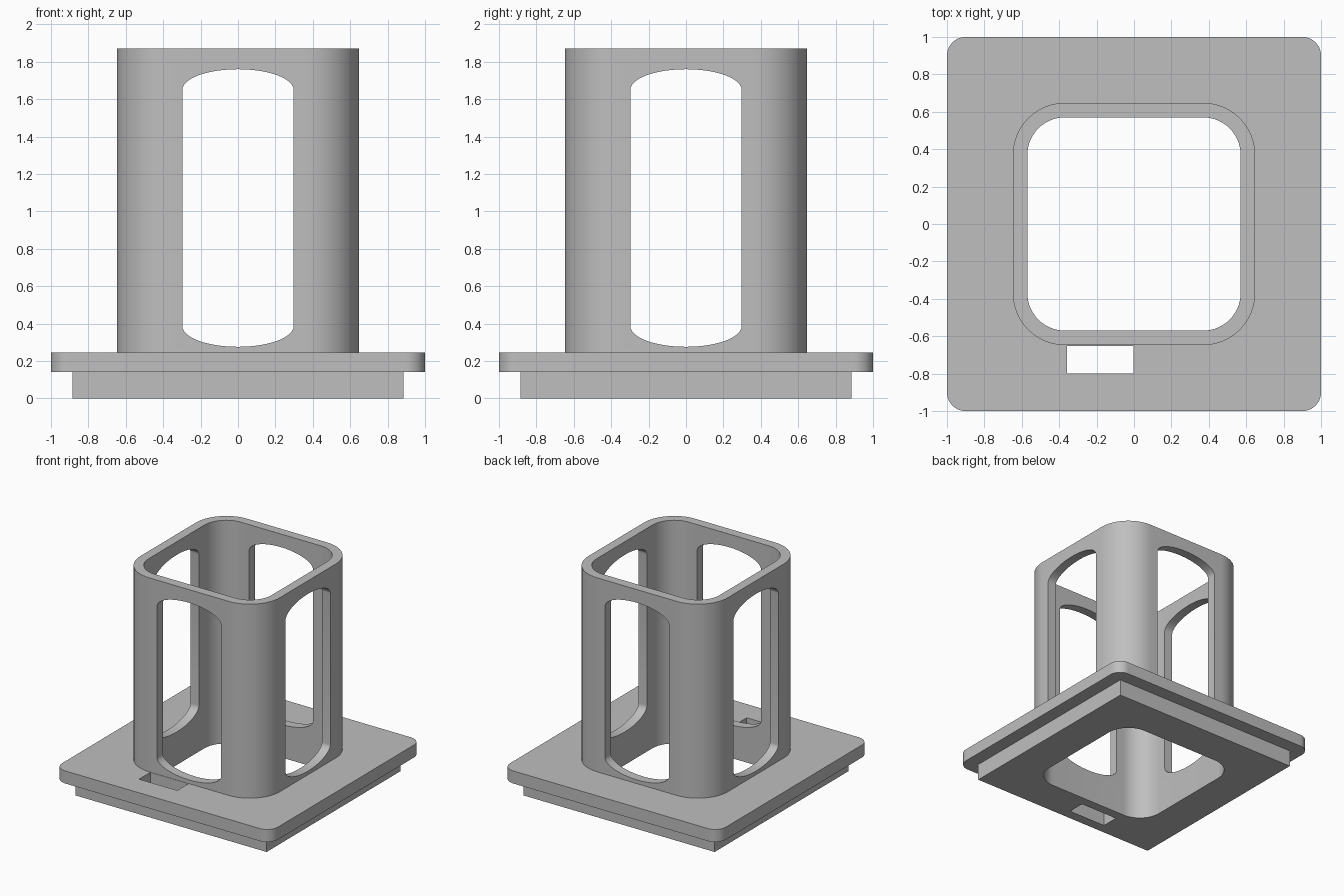
import bpy
import bmesh
from math import sin, cos, pi, radians
from mathutils import Matrix

cube = bpy.data.objects.get("Cube")
if cube:
    bpy.data.objects.remove(cube, do_unlink=True)

grey = bpy.data.materials.new("light grey plastic")
grey.use_nodes = True
grey.diffuse_color = (0.52, 0.52, 0.52, 1)
grey.node_tree.nodes["Principled BSDF"].inputs["Base Color"].default_value = grey.diffuse_color


def rounded_rect(hw, hh, rx, ry, steps=16):
    """Outline of a rectangle with elliptical corners, anticlockwise."""
    points = []
    for quarter, (sx, sy) in enumerate([(1, 1), (-1, 1), (-1, -1), (1, -1)]):
        for i in range(steps + 1):
            a = (quarter + i / steps) * pi / 2
            points.append((sx * (hw - rx) + rx * cos(a), sy * (hh - ry) + ry * sin(a)))
    return points


def prism(name, outline, low, high, matrix=None):
    """Extrude an outline from low to high along its normal."""
    bm = bmesh.new()
    face = bm.faces.new([bm.verts.new((x, y, low)) for x, y in outline])
    top = bmesh.ops.extrude_face_region(bm, geom=[face])["geom"]
    bmesh.ops.translate(bm, vec=(0, 0, high - low),
                        verts=[v for v in top if isinstance(v, bmesh.types.BMVert)])
    bmesh.ops.remove_doubles(bm, verts=bm.verts, dist=0.0001)
    bmesh.ops.recalc_face_normals(bm, faces=bm.faces)
    if matrix:
        bm.transform(matrix)
    mesh = bpy.data.meshes.new(name)
    bm.to_mesh(mesh)
    bm.free()
    mesh.materials.append(grey)
    obj = bpy.data.objects.new(name, mesh)
    bpy.context.collection.objects.link(obj)
    return obj


def select(obj):
    bpy.ops.object.select_all(action="DESELECT")
    obj.select_set(True)
    bpy.context.view_layer.objects.active = obj


def cut(obj, cutters):
    select(obj)
    for cutter in cutters:
        mod = obj.modifiers.new("cut", "BOOLEAN")
        mod.operation = "DIFFERENCE"
        mod.solver = "EXACT"
        mod.object = cutter
        bpy.ops.object.modifier_apply(modifier=mod.name)
    bpy.ops.object.shade_smooth_by_angle(angle=radians(30))


def box(hw, hh, cx=0, cy=0):
    return [(cx + sx * hw, cy + sy * hh) for sx, sy in [(1, 1), (-1, 1), (-1, -1), (1, -1)]]


# Base: square foot, rounded flange
foot = prism("base_foot", box(0.885, 0.885), 0, 0.14)
flange = prism("base_flange", rounded_rect(1, 1, 0.1, 0.1), 0.14, 0.245)

# Upright rounded square sleeve
sleeve = prism("sleeve", rounded_rect(0.648, 0.648, 0.28, 0.28), 0.245, 1.87)

# Cutters: central bore, cable slot, and arched windows along both axes
bore = prism("bore_cutter", rounded_rect(0.57, 0.57, 0.2, 0.2), -1, 3)
slot = prism("slot_cutter", box(0.177, 0.074, -0.18, -0.725), -1, 3)
upright = Matrix.Translation((0, 0, 1.018)) @ Matrix.Rotation(pi / 2, 4, "X")
window_outline = rounded_rect(0.297, 0.742, 0.297, 0.11)
windows = [prism("window_cutter", window_outline, -1.5, 1.5,
                 Matrix.Rotation(turn, 4, "Z") @ upright) for turn in (0, pi / 2)]

for part in (foot, flange):
    cut(part, [bore, slot])
cut(sleeve, [bore] + windows)

for cutter in [bore, slot] + windows:
    bpy.data.objects.remove(cutter, do_unlink=True)
